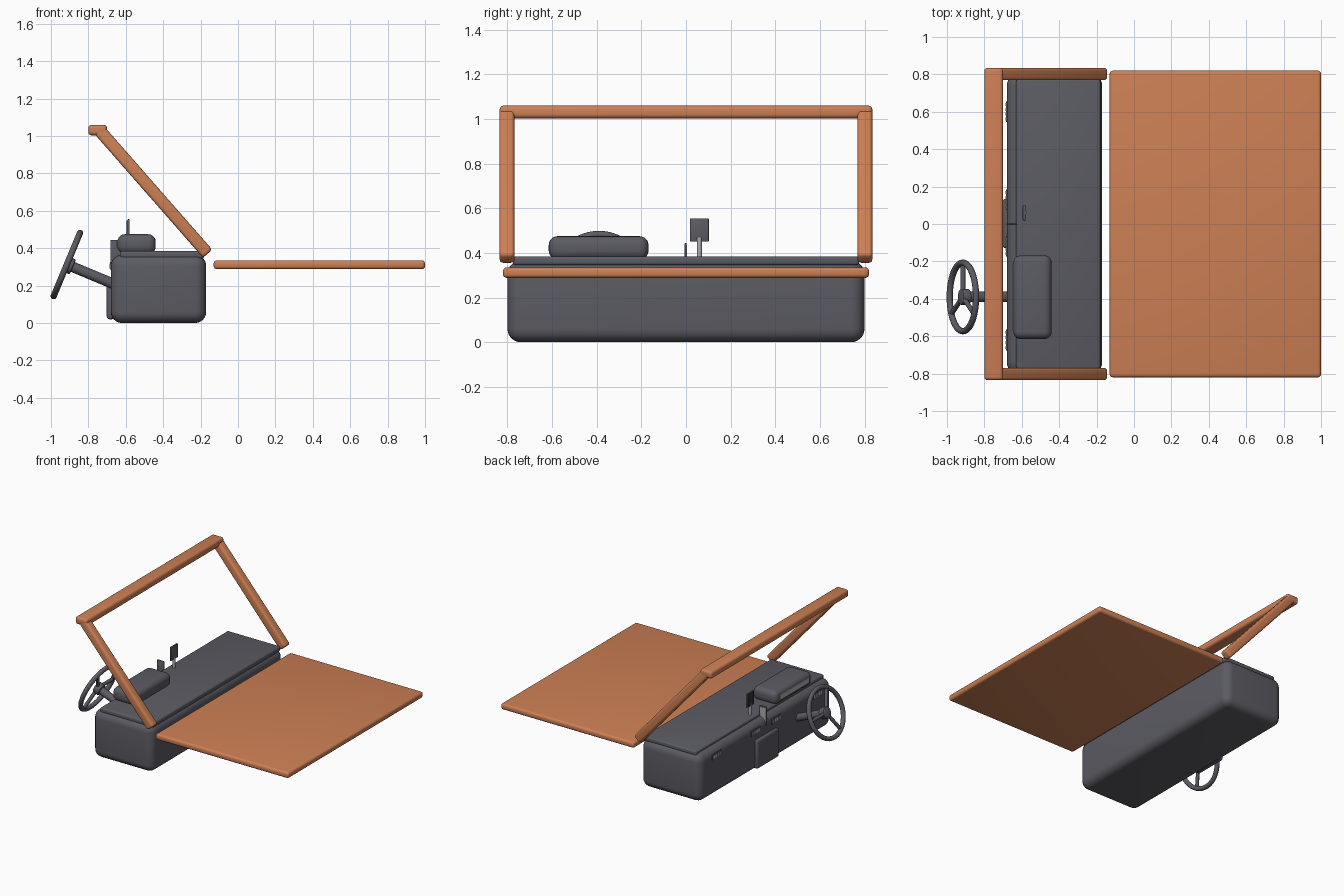
import bpy, math
from mathutils import Vector, Matrix

if "Cube" in bpy.data.objects:
    bpy.data.objects.remove(bpy.data.objects["Cube"])


def material(name, rgb):
    m = bpy.data.materials.new(name)
    m.diffuse_color = (*rgb, 1)
    m.use_nodes = True
    m.node_tree.nodes["Principled BSDF"].inputs["Base Color"].default_value = m.diffuse_color
    return m


ORANGE = material("orange paint", (0.61, 0.215, 0.09))
DARK = material("charcoal plastic", (0.105, 0.105, 0.125))
BLACK = material("dark screen", (0.03, 0.03, 0.035))
LIGHT = material("light grey", (0.42, 0.42, 0.43))


def finish(ob, name, mat, bevel=0, segments=4):
    ob.name = name
    ob.data.materials.clear()
    ob.data.materials.append(mat)
    bpy.ops.object.select_all(action='DESELECT')
    ob.select_set(True)
    bpy.context.view_layer.objects.active = ob
    if bevel:
        mod = ob.modifiers.new("rounded edges", 'BEVEL')
        mod.width, mod.segments = bevel, segments
        bpy.ops.object.modifier_apply(modifier=mod.name)
    bpy.ops.object.shade_smooth_by_angle(angle=math.radians(40))
    return ob


def box(name, x, y, z, mat, bevel=0, segments=4):
    """Box from (min, max) pairs on each axis."""
    bpy.ops.mesh.primitive_cube_add(size=1)
    ob = bpy.context.object
    mid = Vector([(a + b) / 2 for a, b in (x, y, z)])
    dim = [b - a for a, b in (x, y, z)]
    ob.data.transform(Matrix.Translation(mid) @ Matrix.Diagonal((*dim, 1)))
    return finish(ob, name, mat, bevel, segments)


def rod(name, a, b, r, mat, sides=20, bevel=0):
    """Cylinder between two points."""
    a, b = Vector(a), Vector(b)
    bpy.ops.mesh.primitive_cylinder_add(vertices=sides, radius=r, depth=(b - a).length)
    ob = bpy.context.object
    rot = (b - a).to_track_quat('Z', 'Y').to_matrix().to_4x4()
    ob.data.transform(Matrix.Translation((a + b) / 2) @ rot)
    return finish(ob, name, mat, bevel, 2)


# Hood panel
box("hood_panel", (-0.13, 1.0), (-0.82, 0.82), (0.288, 0.335), ORANGE, 0.017)

# Windscreen frame: header bar and two raked posts
box("windscreen_header", (-0.8, -0.7), (-0.835, 0.835), (1.003, 1.06), ORANGE, 0.018)
low, high = Vector((-0.172, 0, 0.382)), Vector((-0.745, 0, 1.035))
for side, label in ((-1, "right"), (1, "left")):
    length = (high - low).length
    post = box("windscreen_post_" + label, (-0.033, 0.033), (-0.033, 0.033),
               (-length / 2 - 0.015, length / 2), ORANGE, 0.016)
    axis = high - low
    tilt = Matrix.Rotation(math.atan2(axis.x, axis.z), 4, 'Y')
    post.data.transform(Matrix.Translation((low + high) / 2 + Vector((0, side * 0.802, 0))) @ tilt)

# Dashboard body and top pad
box("dashboard_body", (-0.68, -0.17), (-0.8, 0.8), (0, 0.365), DARK, 0.06, 6)
box("dashboard_pad", (-0.63, -0.18), (-0.775, 0.775), (0.345, 0.385), DARK, 0.012, 3)

# Instrument cowl with gauge strip
box("instrument_cowl", (-0.645, -0.44), (-0.615, -0.168), (0.37, 0.475), DARK, 0.04, 5)
box("gauge_strip", (-0.65, -0.643), (-0.57, -0.21), (0.405, 0.445), LIGHT)

# Centre panel and air vents on the cabin face
box("centre_panel", (-0.702, -0.66), (-0.13, 0.135), (0.02, 0.24), DARK, 0.015, 3)
for y in (-0.62, -0.12, 0.13, 0.6):
    box("air_vent", (-0.684, -0.676), (y - 0.055, y + 0.055), (0.285, 0.325), DARK)
    for k in range(4):
        c = y - 0.039 + 0.026 * k
        box("vent_slat", (-0.686, -0.68), (c - 0.008, c + 0.008), (0.292, 0.318), LIGHT)

# Upright switch plate
box("switch_plate", (-0.683, -0.625), (-0.006, 0.002), (0.3, 0.445), DARK, 0.003, 2)
box("switch_plate_face", (-0.676, -0.632), (0.001, 0.005), (0.31, 0.435), LIGHT)

# Small display on a stem
rod("display_stem", (-0.585, 0.06, 0.37), (-0.585, 0.06, 0.47), 0.011, LIGHT)
box("display_case", (-0.592, -0.58), (0.017, 0.102), (0.45, 0.555), DARK, 0.003, 2)
box("display_screen", (-0.595, -0.59), (0.024, 0.095), (0.457, 0.548), BLACK)

# Steering column, hub, rim and three spokes
centre = Vector((-0.915, -0.39, 0.313))
normal = Vector((0.923, 0, -0.385))
up = Vector((0.385, 0, 0.923))
across = Vector((0, 1, 0))
rod("steering_column", centre, centre + normal * 0.3, 0.028, DARK)
rod("steering_hub", centre - normal * 0.014, centre + normal * 0.035, 0.043, DARK, 28, 0.008)
bpy.ops.mesh.primitive_torus_add(major_radius=0.183, minor_radius=0.017,
                                 major_segments=56, minor_segments=14)
rim = bpy.context.object
rim.data.transform(Matrix.Translation(centre) @ normal.to_track_quat('Z', 'Y').to_matrix().to_4x4())
finish(rim, "steering_rim", DARK)
for k in range(3):
    a = math.tau * k / 3
    d = across * math.cos(a) + up * math.sin(a)
    rod("steering_spoke", centre + d * 0.02, centre + d * 0.183, 0.013, DARK, 12)
